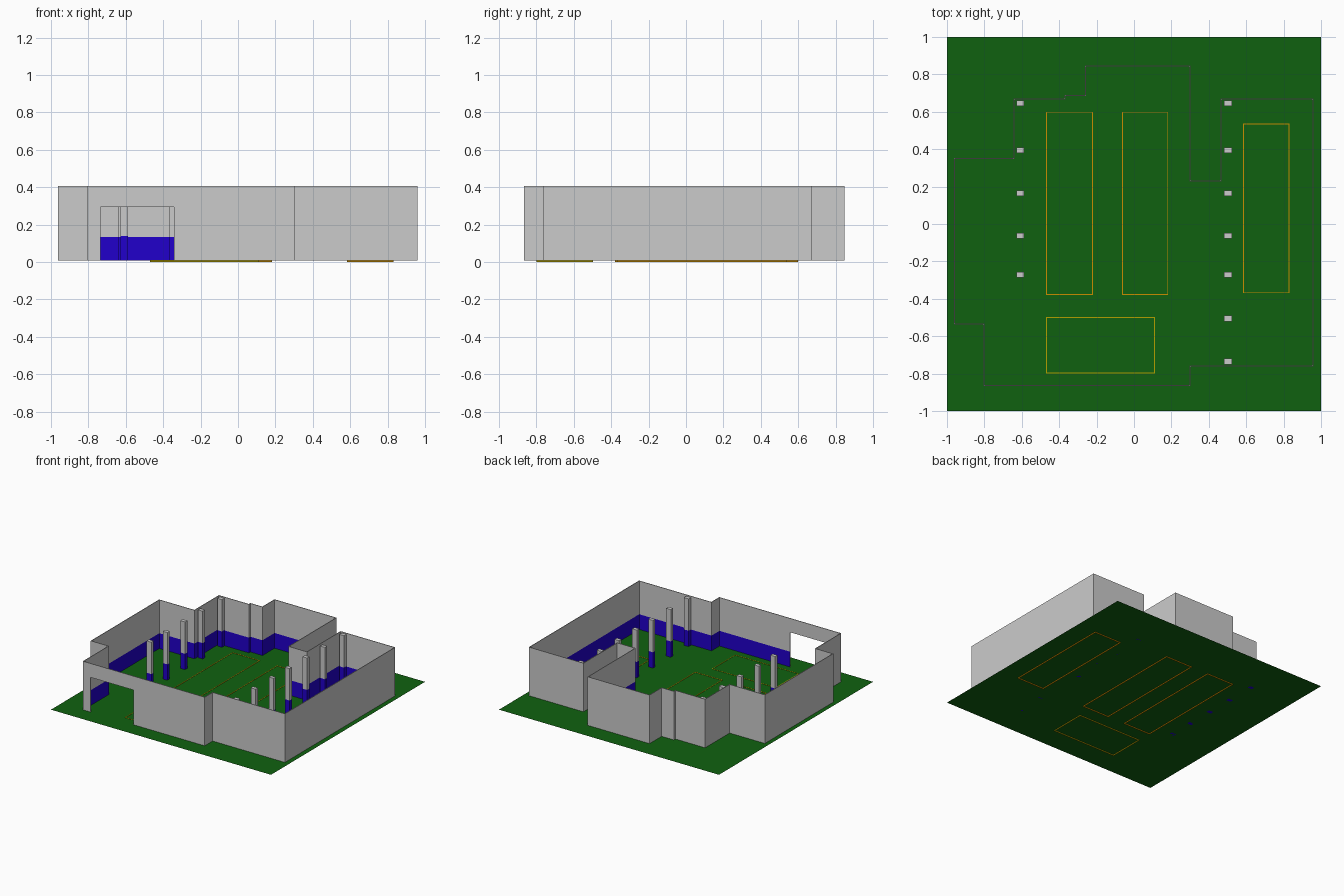
import bpy, bmesh
from mathutils import Vector

if "Cube" in bpy.data.objects:
    bpy.data.objects.remove(bpy.data.objects["Cube"])

def material(name, r, g, b):
    m = bpy.data.materials.new(name)
    m.diffuse_color = (r, g, b, 1)
    m.use_nodes = True
    m.node_tree.nodes["Principled BSDF"].inputs["Base Color"].default_value = m.diffuse_color
    return m

GREY = material("grey", 0.6, 0.6, 0.6)
BLUE = material("blue", 0.015, 0.0, 0.6)
GREEN = material("green", 0.005, 0.12, 0.005)
ORANGE = material("orange", 0.6, 0.27, 0.0)
YELLOW = material("yellow", 0.45, 0.35, 0.0)

Z0, BAND, DOOR_TOP, TOP = 0.008, 0.133, 0.293, 0.407

def finish(bm, name, mats):
    bm.normal_update()
    mesh = bpy.data.meshes.new(name)
    bm.to_mesh(mesh)
    bm.free()
    for m in mats:
        mesh.materials.append(m)
    ob = bpy.data.objects.new(name, mesh)
    bpy.context.collection.objects.link(ob)
    return ob

def add_box(bm, x0, x1, y0, y1, z0, z1, mat=0):
    r = bmesh.ops.create_cube(bm, size=1)
    for v in r["verts"]:
        v.co = (x1 if v.co.x > 0 else x0, y1 if v.co.y > 0 else y0, z1 if v.co.z > 0 else z0)
    for f in {f for v in r["verts"] for f in v.link_faces}:
        f.material_index = mat

# Ground sheet
bm = bmesh.new()
bmesh.ops.create_grid(bm, x_segments=1, y_segments=1, size=1)
bmesh.ops.translate(bm, verts=bm.verts, vec=(0, 0, Z0))
finish(bm, "ground", [GREEN])

# Perimeter wall: counter-clockwise outline, second edge is the doorway
outline = [(-.805, -.865), (-.735, -.865), (-.343, -.865), (.303, -.865), (.303, -.762),
           (.96, -.762), (.96, .67), (.463, .67), (.463, .232), (.303, .232), (.303, .847),
           (-.262, .847), (-.262, .69), (-.372, .69), (-.372, .67), (-.643, .67),
           (-.643, .352), (-.963, .352), (-.963, -.537), (-.805, -.537)]
DOOR_EDGE, THICK = 1, 0.005
outer = [Vector(p) for p in outline]
n = len(outer)

def inward(i):
    d = (outer[(i + 1) % n] - outer[i]).normalized()
    return Vector((-d.y, d.x))

inner = []
for i in range(n):
    a, b = inward(i - 1), inward(i)
    inner.append(outer[i] + THICK * (a if (a - b).length < 0.1 else a + b))

bm = bmesh.new()
levels = [Z0, BAND, DOOR_TOP, TOP]

def quad(pts, mat=0):
    f = bm.faces.new([bm.verts.new((p.x, p.y, z)) for p, z in pts])
    f.material_index = mat

for i in range(n):
    j = (i + 1) % n
    for k in range(3):
        if i == DOOR_EDGE and k < 2:
            continue
        lo, hi = levels[k], levels[k + 1]
        quad([(outer[i], lo), (outer[j], lo), (outer[j], hi), (outer[i], hi)])
        quad([(inner[j], lo), (inner[i], lo), (inner[i], hi), (inner[j], hi)], 1 if k == 0 else 0)
    quad([(outer[i], TOP), (outer[j], TOP), (inner[j], TOP), (inner[i], TOP)])
# Door jambs and lintel
a, b = DOOR_EDGE, DOOR_EDGE + 1
quad([(outer[a], Z0), (inner[a], Z0), (inner[a], DOOR_TOP), (outer[a], DOOR_TOP)])
quad([(inner[b], Z0), (outer[b], Z0), (outer[b], DOOR_TOP), (inner[b], DOOR_TOP)])
quad([(outer[b], DOOR_TOP), (outer[a], DOOR_TOP), (inner[a], DOOR_TOP), (inner[b], DOOR_TOP)])
bmesh.ops.remove_doubles(bm, verts=bm.verts, dist=1e-4)
finish(bm, "perimeter_wall", [GREY, BLUE])

# Columns with painted lower part
ys = [.645, .395, .165, -.063, -.272, -.505, -.735]
for side, x, count in (("left", -.608, 5), ("right", .502, 7)):
    for i, y in enumerate(ys[:count]):
        bm = bmesh.new()
        add_box(bm, x - .021, x + .021, y - .015, y + .015, Z0, .138, 1)
        add_box(bm, x - .021, x + .021, y - .015, y + .015, .138, .40, 0)
        finish(bm, f"{side}_column_{i + 1}", [GREY, BLUE])

# Floor marking rectangles
W = 0.005
marks = [(-.47, -.22, -.38, .60, ORANGE), (-.065, .183, -.38, .60, ORANGE),
         (.582, .832, -.37, .537, ORANGE), (-.47, .113, -.80, -.497, YELLOW)]
for i, (x0, x1, y0, y1, m) in enumerate(marks):
    bm = bmesh.new()
    add_box(bm, x0, x1, y0, y0 + W, 0, .010)
    add_box(bm, x0, x1, y1 - W, y1, 0, .010)
    add_box(bm, x0, x0 + W, y0 + W, y1 - W, 0, .010)
    add_box(bm, x1 - W, x1, y0 + W, y1 - W, 0, .010)
    finish(bm, f"floor_marking_{i + 1}", [m])
